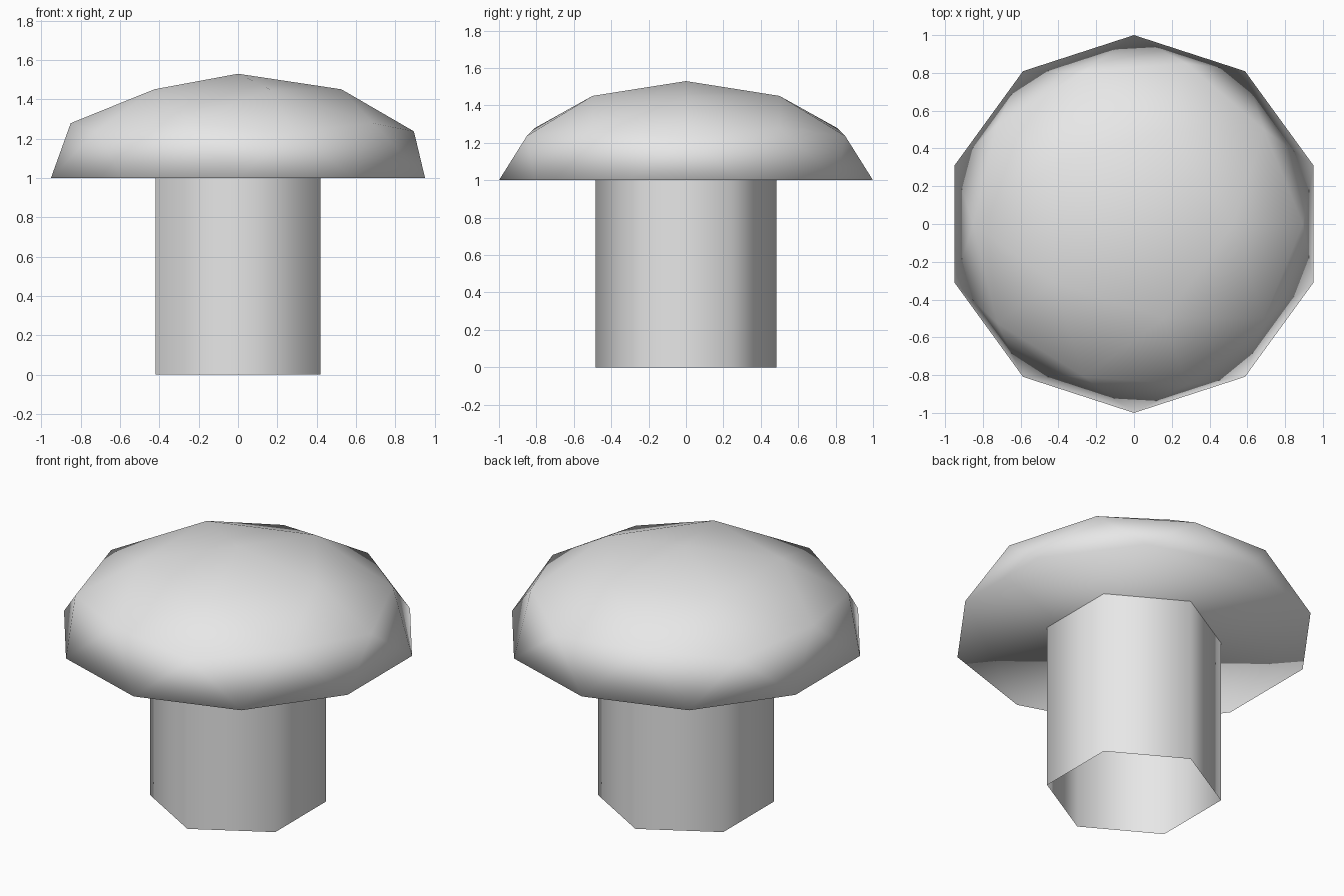
import bpy, bmesh
from math import sin, cos, tau

default = bpy.data.objects.get("Cube")
if default:
    bpy.data.objects.remove(default, do_unlink=True)

STEM_HEIGHT = 1.0
STEM_RADIUS = 0.485
CAP_HEIGHT = 0.53

grey = bpy.data.materials.new("light grey")
grey.use_nodes = True
grey.diffuse_color = (0.8, 0.8, 0.8, 1)
grey.node_tree.nodes["Principled BSDF"].inputs["Base Color"].default_value = (0.8, 0.8, 0.8, 1)


def add_part(name, bm, z=0.0):
    """Turn a bmesh into a smooth-shaded object."""
    for face in bm.faces:
        face.smooth = True
    mesh = bpy.data.meshes.new(name)
    bm.to_mesh(mesh)
    bm.free()
    mesh.materials.append(grey)
    obj = bpy.data.objects.new(name, mesh)
    obj.location.z = z
    bpy.context.collection.objects.link(obj)
    return obj


# Cap: upper half of a low-poly icosphere, flattened, with a closed underside
bm = bmesh.new()
bmesh.ops.create_icosphere(bm, subdivisions=2, radius=1)
lower = [v for v in bm.verts if v.co.z < -0.01]
bmesh.ops.delete(bm, geom=lower, context='VERTS')
rim = [e for e in bm.edges if e.is_boundary]
bmesh.ops.contextual_create(bm, geom=rim)
bmesh.ops.scale(bm, vec=(1, 1, CAP_HEIGHT), verts=bm.verts)
bmesh.ops.recalc_face_normals(bm, faces=bm.faces)
add_part("cap", bm, STEM_HEIGHT)

# Stem: open six-sided tube with corners on the y axis
bm = bmesh.new()
ring = [bm.verts.new((STEM_RADIUS * sin(tau * i / 6), STEM_RADIUS * cos(tau * i / 6), 0))
        for i in range(6)]
edges = [bm.edges.new((ring[i - 1], ring[i])) for i in range(6)]
walls = bmesh.ops.extrude_edge_only(bm, edges=edges)
top = [g for g in walls["geom"] if isinstance(g, bmesh.types.BMVert)]
bmesh.ops.translate(bm, vec=(0, 0, STEM_HEIGHT), verts=top)
bm.normal_update()
# Point the walls outward
bmesh.ops.reverse_faces(bm, faces=[f for f in bm.faces
                                   if f.normal.dot(f.calc_center_median()) < 0])
add_part("stem", bm)
